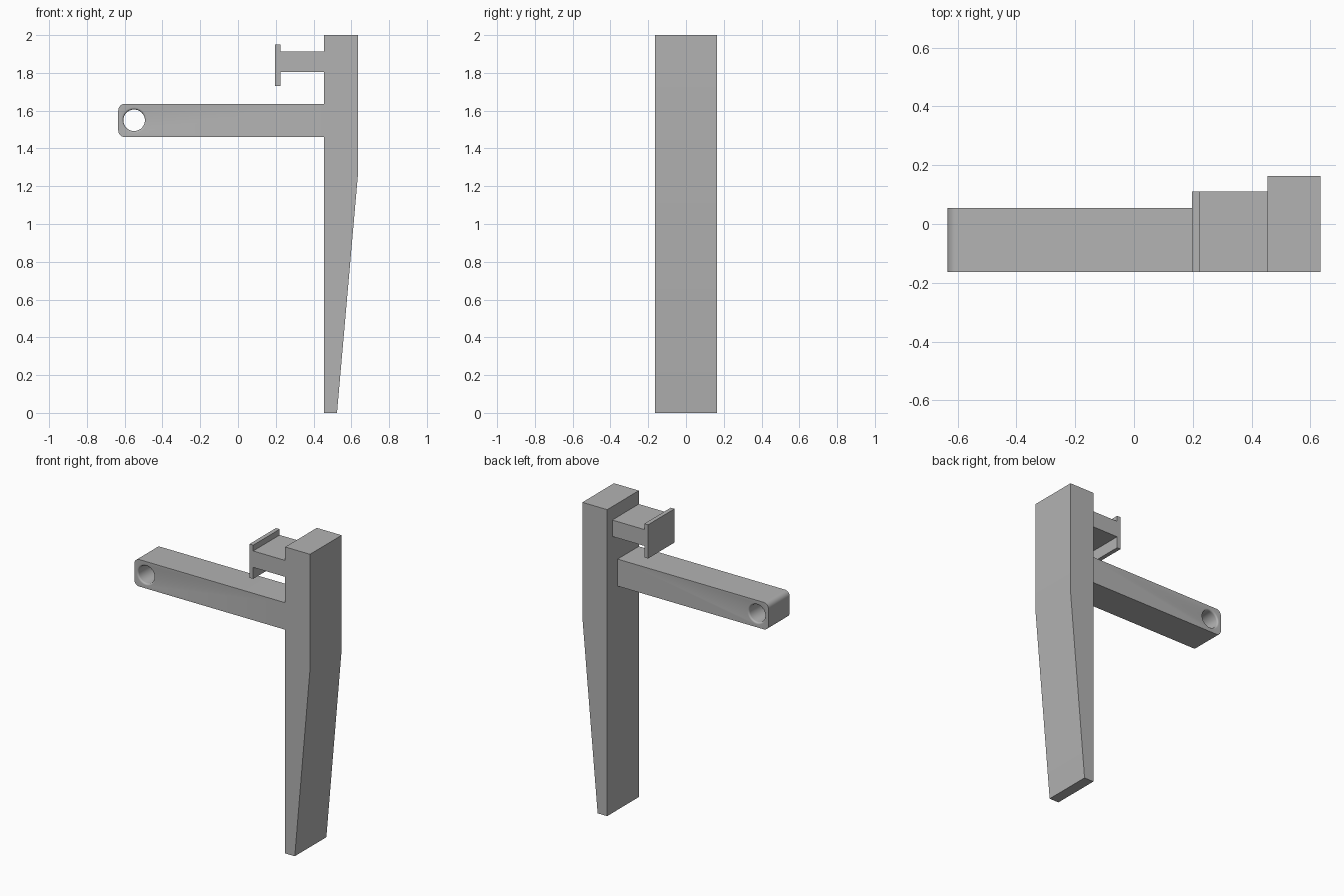
import bpy, bmesh, math

cube = bpy.data.objects.get("Cube")
if cube:
    bpy.data.objects.remove(cube, do_unlink=True)

FRONT = -0.163

grey = bpy.data.materials.new("plain grey")
grey.use_nodes = True
colour = (0.45, 0.45, 0.45, 1)
grey.diffuse_color = colour
grey.node_tree.nodes["Principled BSDF"].inputs["Base Color"].default_value = colour


def add_object(name, bm):
    bmesh.ops.recalc_face_normals(bm, faces=bm.faces)
    mesh = bpy.data.meshes.new(name)
    bm.to_mesh(mesh)
    bm.free()
    mesh.materials.append(grey)
    ob = bpy.data.objects.new(name, mesh)
    bpy.context.collection.objects.link(ob)
    return ob


def prism(name, outline, back):
    """Extrude an x-z outline from the shared front plane to the back."""
    bm = bmesh.new()
    face = bm.faces.new([bm.verts.new((x, FRONT, z)) for x, z in outline])
    moved = bmesh.ops.extrude_face_region(bm, geom=[face])["geom"]
    verts = [v for v in moved if isinstance(v, bmesh.types.BMVert)]
    bmesh.ops.translate(bm, verts=verts, vec=(0, back - FRONT, 0))
    return add_object(name, bm)


def arc(cx, cz, r, start, end, n=8):
    angles = [math.radians(start + (end - start) * i / n) for i in range(n + 1)]
    return [(cx + r * math.cos(a), cz + r * math.sin(a)) for a in angles]


def lathe_y(name, profile, cx, cz, n=48):
    """Solid of revolution about a y axis, from (radius, y) pairs."""
    bm = bmesh.new()
    rings = [[bm.verts.new((x, y, z)) for x, z in arc(cx, cz, r, 0, 360, n)[:-1]]
             for r, y in profile]
    for a, b in zip(rings, rings[1:]):
        for i in range(n):
            j = (i + 1) % n
            bm.faces.new((a[i], a[j], b[j], b[i]))
    bm.faces.new(rings[0])
    bm.faces.new(rings[-1])
    return add_object(name, bm)


# Tapered post
bracket = prism("bracket", [(0.455, 0), (0.524, 0), (0.634, 1.25),
                            (0.634, 2), (0.455, 2)], 0.163)

# Arm with a rounded free end
ARM_BACK, LOW, HIGH, END, R = 0.055, 1.46, 1.636, -0.634, 0.035
arm = prism("arm", [(0.455, LOW), (0.455, HIGH)]
            + arc(END + R, HIGH - R, R, 90, 180)
            + arc(END + R, LOW + R, R, 180, 270), ARM_BACK)

# T-shaped catch
catch = prism("catch", [(0.455, 1.805), (0.455, 1.912), (0.224, 1.912), (0.224, 1.95),
                        (0.197, 1.95), (0.197, 1.73), (0.224, 1.73), (0.224, 1.805)], 0.11)

# Pin hole with rounded rims
HOLE, FILLET = 0.057, 0.011
rim = [(HOLE + FILLET * (1 - math.cos(t)), FILLET * (1 - math.sin(t)))
       for t in (math.pi / 2 * i / 5 for i in range(6))]
rim = [(r, d) for r, d in reversed(rim)]
rim[0:0] = [(HOLE + FILLET, -0.02)]
profile = [(r, FRONT - d if d > FILLET else FRONT + d) for r, d in rim]
profile += [(r, ARM_BACK - d) for r, d in reversed(rim)]
pin = lathe_y("pin_hole_cutter", profile, -0.55, 1.549)

# Fuse the parts and cut the hole
for tool, operation in ((arm, "UNION"), (catch, "UNION"), (pin, "DIFFERENCE")):
    tool.hide_render = True
    mod = bracket.modifiers.new(tool.name, "BOOLEAN")
    mod.operation = operation
    mod.solver = "EXACT"
    mod.object = tool

bpy.ops.object.select_all(action="DESELECT")
bpy.context.view_layer.objects.active = bracket
bracket.select_set(True)
for mod in list(bracket.modifiers):
    bpy.ops.object.modifier_apply(modifier=mod.name)
for tool in (arm, catch, pin):
    bpy.data.objects.remove(tool, do_unlink=True)

# Merge coplanar faces, then smooth only the curved ones
bm = bmesh.new()
bm.from_mesh(bracket.data)
bmesh.ops.dissolve_limit(bm, angle_limit=0.01, verts=bm.verts, edges=bm.edges)
bm.to_mesh(bracket.data)
bm.free()
bpy.ops.object.shade_smooth_by_angle(angle=math.radians(30))
